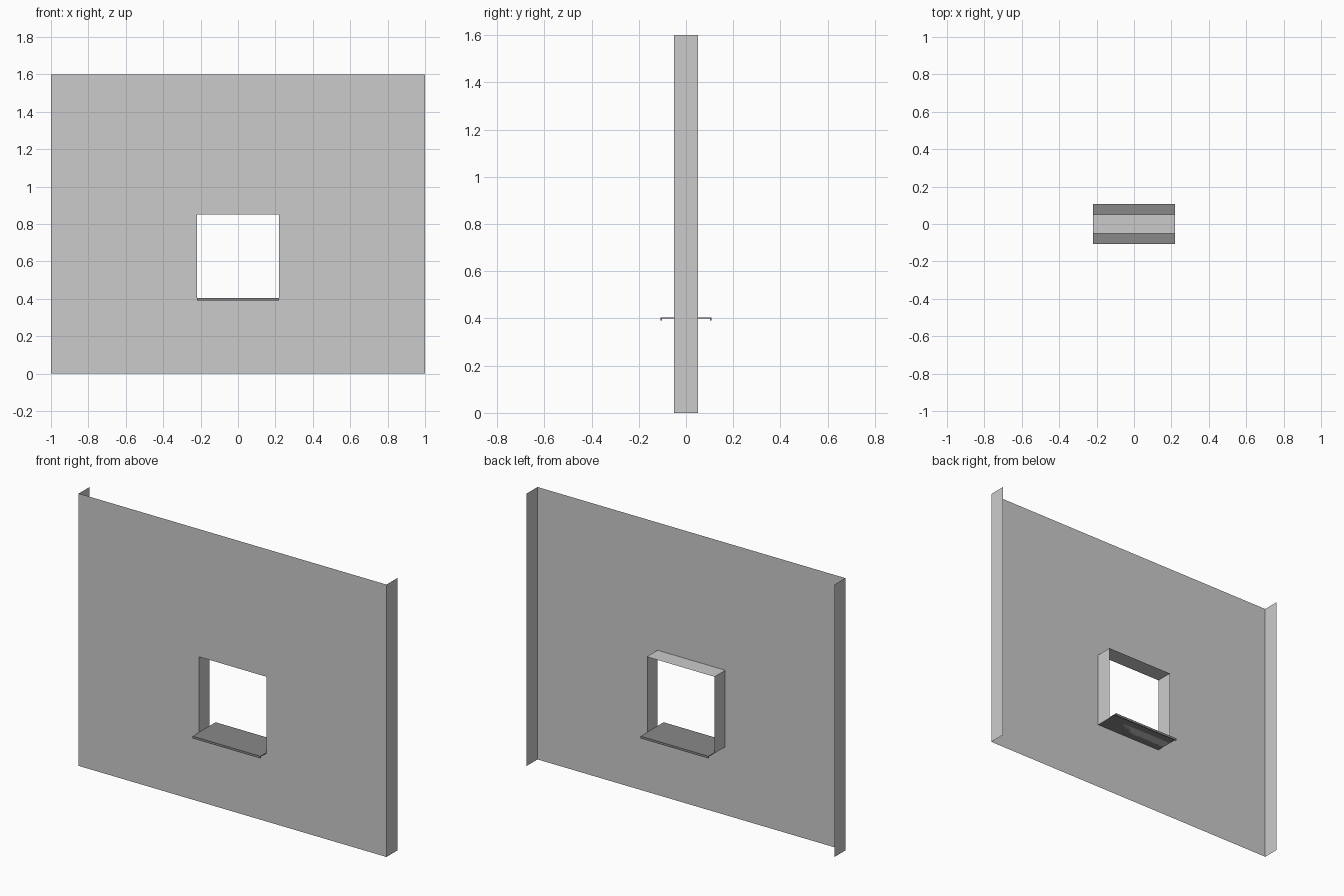
import bpy, bmesh

if "Cube" in bpy.data.objects:
    bpy.data.objects.remove(bpy.data.objects["Cube"])

W, H, D = 1.0, 1.6, 0.05           # half width, height, half depth
OX, Z0, Z1 = 0.22, 0.40, 0.85      # opening half width, bottom, top


def finish(name, bm, mat=None):
    mesh = bpy.data.meshes.new(name)
    bm.to_mesh(mesh)
    bm.free()
    ob = bpy.data.objects.new(name, mesh)
    bpy.context.collection.objects.link(ob)
    if mat:
        mesh.materials.append(mat)
    return ob


def strip(bm, points):
    """Sweep a line of front (x, z) points back through the wall depth."""
    front = [bm.verts.new((x, -D, z)) for x, z in points]
    back = [bm.verts.new((x, D, z)) for x, z in points]
    for i in range(len(points) - 1):
        bm.faces.new((front[i], front[i + 1], back[i + 1], back[i]))


# Front wall sheet: a grid of cells with the middle one left open
bm = bmesh.new()
xs, zs = (-W, -OX, OX, W), (0, Z0, Z1, H)
grid = [[bm.verts.new((x, -D, z)) for x in xs] for z in zs]
for r in range(3):
    for c in range(3):
        if (r, c) != (1, 1):
            bm.faces.new((grid[r][c], grid[r][c + 1],
                          grid[r + 1][c + 1], grid[r + 1][c]))
# Side returns, open at the back, top and bottom
strip(bm, [(W, 0), (W, H)])
strip(bm, [(-W, H), (-W, 0)])
bmesh.ops.remove_doubles(bm, verts=bm.verts, dist=1e-5)
finish("wall_panel", bm)

# Window reveal lining the opening
bm = bmesh.new()
strip(bm, [(-OX, Z0), (-OX, Z1), (OX, Z1), (OX, Z0), (-OX, Z0)])
bmesh.ops.remove_doubles(bm, verts=bm.verts, dist=1e-5)
bmesh.ops.recalc_face_normals(bm, faces=bm.faces)
finish("window_reveal", bm)

# Dark sill with a small turned-down lip on both sides
dark = bpy.data.materials.new("dark_metal")
dark.diffuse_color = (0.25, 0.25, 0.25, 1)
dark.use_nodes = True
dark.node_tree.nodes["Principled BSDF"].inputs["Base Color"].default_value = dark.diffuse_color
half = [(0.107, 0.405), (0.107, 0.392), (0.102, 0.392), (0.102, 0.400)]
profile = half + [(-y, z) for y, z in reversed(half)]
bm = bmesh.new()
face = bm.faces.new([bm.verts.new((-OX, y, z)) for y, z in profile])
ext = bmesh.ops.extrude_face_region(bm, geom=[face], use_keep_orig=True)
bmesh.ops.translate(bm, vec=(2 * OX, 0, 0),
                    verts=[v for v in ext["geom"] if isinstance(v, bmesh.types.BMVert)])
bmesh.ops.recalc_face_normals(bm, faces=bm.faces)
finish("window_sill", bm, dark)
